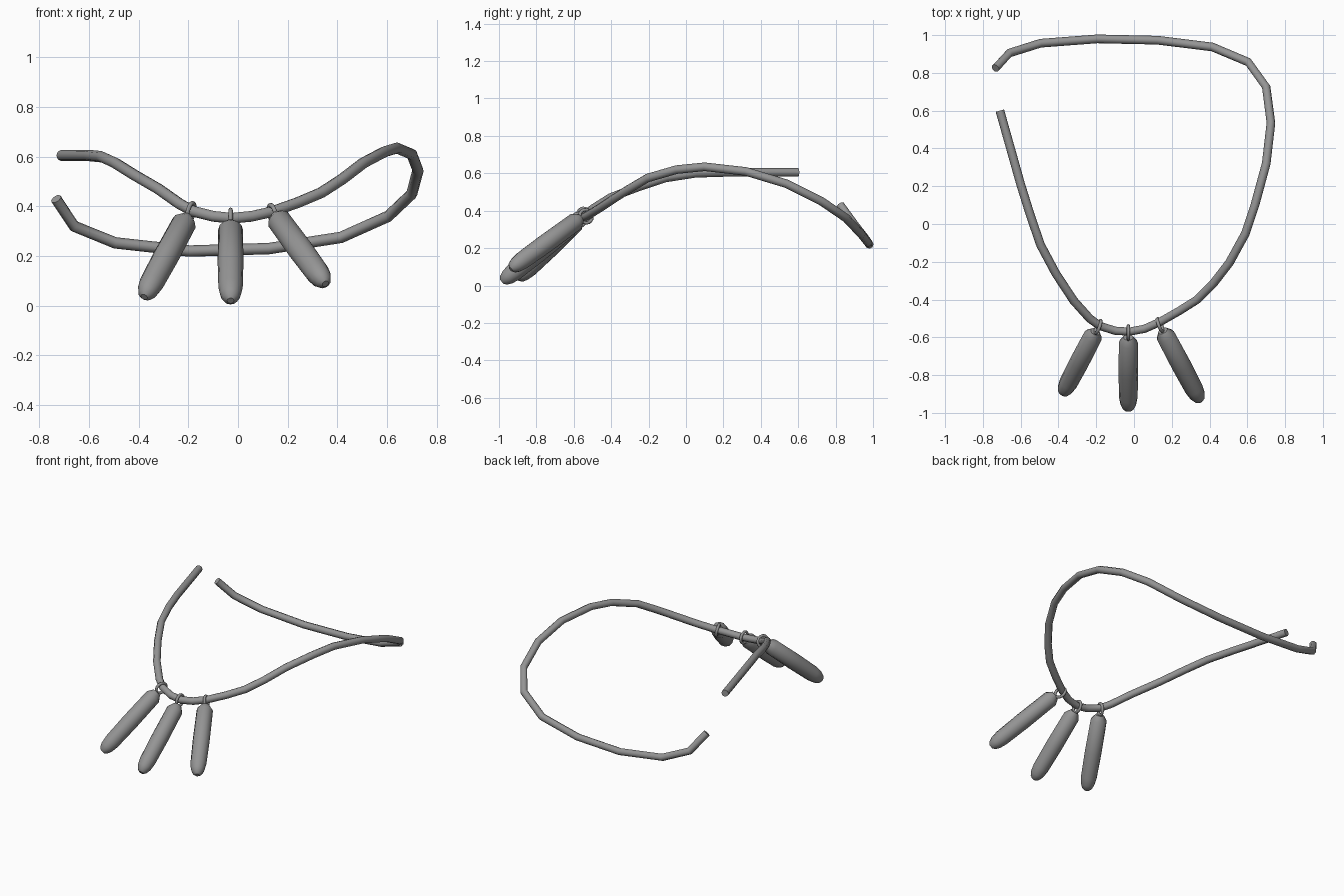
import bpy
import bmesh
import math
from mathutils import Vector, Matrix

cube = bpy.data.objects.get("Cube")
if cube:
    bpy.data.objects.remove(cube, do_unlink=True)

grey = bpy.data.materials.new("plain grey")
grey.use_nodes = True
GREY = (0.3, 0.3, 0.3, 1)
grey.diffuse_color = GREY
grey.node_tree.nodes["Principled BSDF"].inputs["Base Color"].default_value = GREY


def finish(obj, angle):
    """Give the part its material and smooth all but its sharp edges."""
    obj.data.materials.clear()
    obj.data.materials.append(grey)
    bpy.ops.object.select_all(action="DESELECT")
    obj.select_set(True)
    bpy.context.view_layer.objects.active = obj
    bpy.ops.object.shade_smooth_by_angle(angle=math.radians(angle))


def aim(direction, origin):
    """Matrix turning local z onto a direction."""
    turn = Vector(direction).to_track_quat("Z", "Y").to_matrix().to_4x4()
    return Matrix.Translation(origin) @ turn


def add_cord(name, points, radius):
    curve = bpy.data.curves.new(name, "CURVE")
    curve.dimensions = "3D"
    curve.bevel_depth = radius
    curve.bevel_resolution = 2
    curve.use_fill_caps = True
    spline = curve.splines.new("POLY")
    spline.points.add(len(points) - 1)
    for point, co in zip(spline.points, points):
        point.co = (*co, 1)
    obj = bpy.data.objects.new(name, curve)
    bpy.context.collection.objects.link(obj)
    bpy.ops.object.select_all(action="DESELECT")
    obj.select_set(True)
    bpy.context.view_layer.objects.active = obj
    bpy.ops.object.convert(target="MESH")
    finish(bpy.context.object, 50)


def add_pendant(name, top, tip):
    """Lathe a blunt rod with a conical shoulder and a rounded tip."""
    top, tip = Vector(top), Vector(tip)
    length = (tip - top).length
    profile = [(0.026, 0), (0.05, 0.035), (0.052, length * 0.5), (0.049, length - 0.085),
               (0.042, length - 0.04), (0.03, length - 0.013), (0.014, length)]
    sides = 12
    bm = bmesh.new()
    rings = []
    for r, z in profile:
        rings.append([bm.verts.new((r * math.cos(a), r * math.sin(a), z))
                      for a in (math.tau * i / sides for i in range(sides))])
    for low, high in zip(rings, rings[1:]):
        for i in range(sides):
            j = (i + 1) % sides
            bm.faces.new((low[i], low[j], high[j], high[i]))
    bm.faces.new(rings[0][::-1])
    bm.faces.new(rings[-1])
    mesh = bpy.data.meshes.new(name)
    bm.to_mesh(mesh)
    bm.free()
    obj = bpy.data.objects.new(name, mesh)
    obj.matrix_world = aim(tip - top, top)
    bpy.context.collection.objects.link(obj)
    finish(obj, 40)


def add_ring(name, centre, axis):
    bpy.ops.mesh.primitive_torus_add(major_radius=0.036, minor_radius=0.009,
                                     major_segments=16, minor_segments=8)
    obj = bpy.context.object
    obj.name = name
    obj.matrix_world = aim(axis, centre)
    finish(obj, 60)


# Open neck cord, from its right end round the front to its back end
add_cord("neck_cord", [
    (-.71, .6, .605), (-.6, .21, .605), (-.55, .05, .6), (-.495, -.11, .575),
    (-.415, -.26, .525), (-.32, -.405, .47), (-.235, -.5, .41), (-.18, -.54, .38),
    (-.1, -.565, .36), (-.025, -.57, .352), (.055, -.555, .36), (.135, -.52, .378),
    (.24, -.46, .415), (.335, -.4, .455), (.42, -.315, .51), (.505, -.205, .575),
    (.59, -.05, .62), (.64, .1, .635), (.7, .32, .61), (.725, .535, .545),
    (.7, .725, .45), (.605, .857, .36), (.415, .937, .275), (.125, .973, .23),
    (-.195, .98, .22), (-.495, .957, .253), (-.66, .905, .32), (-.733, .825, .43),
], 0.023)

# Three hanging rods, each on a ring round the cord
for side, ring, axis, top, tip in [
    ("right", (-.19, -.545, .378), (.9, -.35, -.2), (-.205, -.57, .355), (-.378, -.9, .035)),
    ("middle", (-.03, -.575, .35), (1, 0, 0), (-.03, -.6, .328), (-.03, -.985, .02)),
    ("left", (.138, -.535, .37), (.9, .35, .2), (.153, -.565, .36), (.352, -.938, .088)),
]:
    add_ring(side + "_ring", ring, axis)
    add_pendant(side + "_pendant", top, tip)
